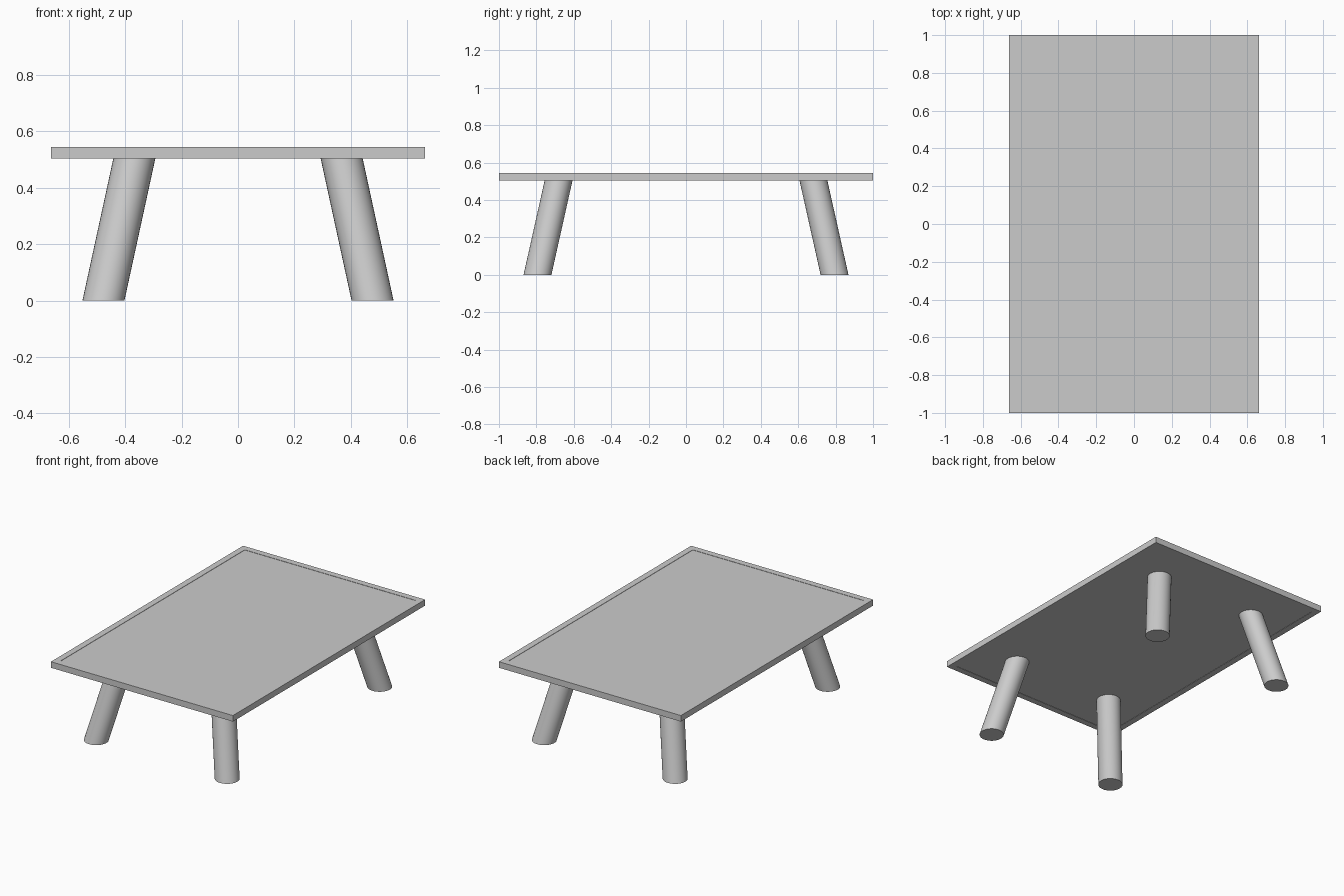
import bpy, bmesh
from mathutils import Matrix

if "Cube" in bpy.data.objects:
    bpy.data.objects.remove(bpy.data.objects["Cube"])

HX, HY = 0.663, 1.0        # half size of the table top
RIM = 0.041                # rim width
Z0, Z1 = 0.504, 0.544      # underside and top of the rim


def finish(name, bm):
    bmesh.ops.recalc_face_normals(bm, faces=bm.faces)
    mesh = bpy.data.meshes.new(name)
    bm.to_mesh(mesh)
    bm.free()
    ob = bpy.data.objects.new(name, mesh)
    bpy.context.collection.objects.link(ob)
    return ob


# Rim: rectangular ring with mitred corners
bm = bmesh.new()
loops = []
for hx, hy, z in ((HX, HY, Z0), (HX, HY, Z1),
                  (HX - RIM, HY - RIM, Z1), (HX - RIM, HY - RIM, Z0)):
    loops.append([bm.verts.new((sx * hx, sy * hy, z))
                  for sx, sy in ((-1, -1), (1, -1), (1, 1), (-1, 1))])
for a, b in zip(loops, loops[1:] + loops[:1]):
    for i in range(4):
        j = (i + 1) % 4
        bm.faces.new((a[i], a[j], b[j], b[i]))
finish("table_rim", bm)

# Panel set almost flush inside the rim
bm = bmesh.new()
bmesh.ops.create_cube(bm, size=1)
bmesh.ops.scale(bm, verts=bm.verts,
                vec=(2 * (HX - RIM), 2 * (HY - RIM), Z1 - Z0 - 0.004))
bmesh.ops.translate(bm, verts=bm.verts, vec=(0, 0, (Z0 + Z1) / 2))
finish("table_panel", bm)

# Splayed round legs with level ends
LEG_H = Z0 + 0.002
FOOT, TOP = (0.477, 0.794), (0.367, 0.681)
for sx, side in ((-1, "left"), (1, "right")):
    for sy, end in ((-1, "front"), (1, "back")):
        bm = bmesh.new()
        bmesh.ops.create_cone(bm, cap_ends=True, segments=32,
                              radius1=0.0745, radius2=0.0745, depth=LEG_H)
        bmesh.ops.translate(bm, verts=bm.verts, vec=(0, 0, LEG_H / 2))
        shear = Matrix.Identity(4)
        shear[0][2] = sx * (TOP[0] - FOOT[0]) / LEG_H
        shear[1][2] = sy * (TOP[1] - FOOT[1]) / LEG_H
        shear[0][3], shear[1][3] = sx * FOOT[0], sy * FOOT[1]
        bmesh.ops.transform(bm, matrix=shear, verts=bm.verts)
        leg = finish(f"{end}_{side}_leg", bm)
        bpy.ops.object.select_all(action='DESELECT')
        leg.select_set(True)
        bpy.context.view_layer.objects.active = leg
        bpy.ops.object.shade_smooth_by_angle()
